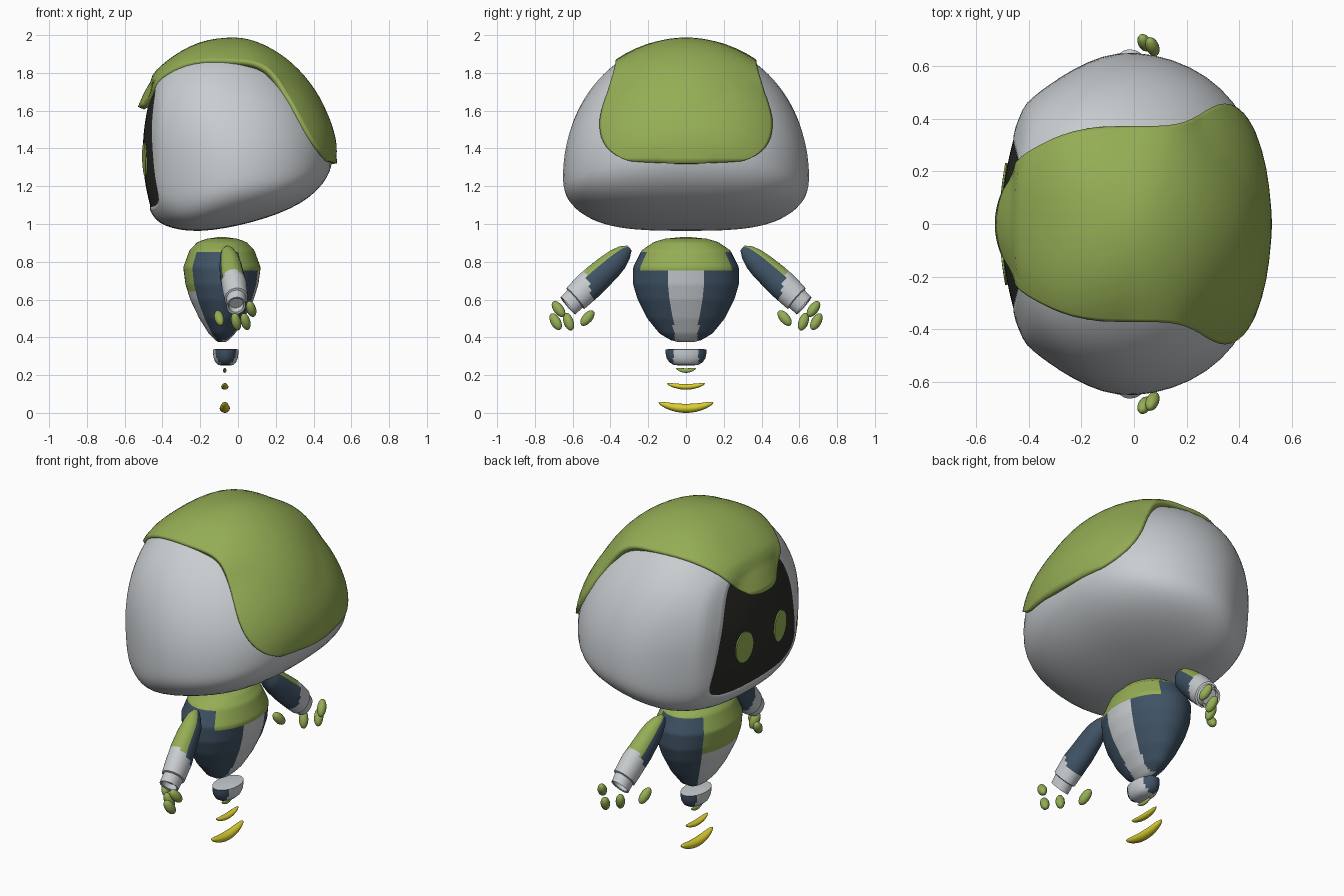
import bpy, bmesh, math
from mathutils import Vector

if "Cube" in bpy.data.objects:
    bpy.data.objects.remove(bpy.data.objects["Cube"])


def material(name, rgb):
    m = bpy.data.materials.new(name)
    m.diffuse_color = (*rgb, 1)
    m.use_nodes = True
    m.node_tree.nodes["Principled BSDF"].inputs["Base Color"].default_value = m.diffuse_color
    return m


WHITE = material("shell white", (0.58, 0.61, 0.63))
GREEN = material("leaf green", (0.30, 0.42, 0.09))
NAVY = material("slate navy", (0.05, 0.085, 0.13))
DARK = material("visor dark", (0.024, 0.024, 0.02))
YELLOW = material("glow yellow", (0.70, 0.62, 0.03))


def finish(bm, name, mats, pick=None, angle=40):
    bmesh.ops.recalc_face_normals(bm, faces=bm.faces)
    if pick:
        for f in bm.faces:
            f.material_index = pick(f.calc_center_median(), f.normal)
    me = bpy.data.meshes.new(name)
    bm.to_mesh(me)
    bm.free()
    ob = bpy.data.objects.new(name, me)
    bpy.context.collection.objects.link(ob)
    for m in mats:
        me.materials.append(m)
    bpy.context.view_layer.objects.active = ob
    ob.select_set(True)
    bpy.ops.object.shade_smooth_by_angle(angle=math.radians(angle))
    ob.select_set(False)
    return ob


def loft(rings, ring_mats=None):
    """Skin closed rings; both ends are closed with a fan."""
    bm = bmesh.new()
    vs = [[bm.verts.new(p) for p in r] for r in rings]
    n = len(vs[0])
    for i in range(len(vs) - 1):
        for j in range(n):
            k = (j + 1) % n
            f = bm.faces.new((vs[i][j], vs[i][k], vs[i + 1][k], vs[i + 1][j]))
            f.material_index = ring_mats(i) if ring_mats else 0
    for e, i in ((vs[0], 0), (vs[-1], len(vs) - 2)):
        c = bm.verts.new(sum((v.co for v in e), Vector()) / n)
        for j in range(n):
            f = bm.faces.new((c, e[j], e[(j + 1) % n]))
            f.material_index = ring_mats(i) if ring_mats else 0
    return bm


def spow(v, n):
    return math.copysign(abs(v) ** (2 / n), v)


def lerp_table(tab, t):
    for a, b in zip(tab, tab[1:]):
        if t <= b[0]:
            u = (t - a[0]) / (b[0] - a[0])
            return [p + (q - p) * u for p, q in zip(a, b)]
    return list(tab[-1])


# Head: vertical sections along x, front end wrapped on the curved face
def face_x(y, z):
    return -0.505 + 0.45 * (z - 1.38) ** 2 + 0.4 * y * y


def section(w, zb, zt, zc, nu, nl, n=56):
    out = []
    for j in range(n):
        a = 2 * math.pi * j / n
        s, c = math.sin(a), math.cos(a)
        e, h = (nu, zt - zc) if s > 0 else (nl, zc - zb)
        out.append((w * spow(c, e), zc + h * spow(s, e)))
    return out


rings = []
visor = [(y * (1 - 0.37 * (z - 1.09) / 0.66), z)
         for y, z in section(0.415, 1.09, 1.75, 1.28, 5, 5)]
for s in (0.02, 0.25, 0.5, 0.75, 0.97, 1.0):
    pts = [(y * s, 1.38 + (z - 1.38) * s) for y, z in visor]
    rings.append([(face_x(y, z), y, z) for y, z in pts])
rings.append([(face_x(y * 1.03, z) - 0.008, y * 1.03, 1.38 + (z - 1.38) * 1.03) for y, z in visor])
for x, w, zb, zt, zc, b in (
        (-0.505, 0.450, 1.040, 1.800, 1.24, 1.0), (-0.48, 0.480, 1.005, 1.83, 1.24, 0.95),
        (-0.42, 0.530, 0.980, 1.880, 1.24, 0.80), (-0.30, 0.590, 0.960, 1.935, 1.24, 0.45),
        (-0.15, 0.643, 0.965, 1.970, 1.24, 0.15), (0.0, 0.660, 0.990, 1.970, 1.25, 0),
        (0.15, 0.630, 1.030, 1.920, 1.26, 0), (0.28, 0.565, 1.080, 1.830, 1.28, 0),
        (0.38, 0.470, 1.140, 1.710, 1.31, 0), (0.45, 0.350, 1.210, 1.600, 1.35, 0),
        (0.49, 0.210, 1.280, 1.500, 1.38, 0), (0.505, 0.06, 1.36, 1.42, 1.39, 0)):
    rings.append([(x + b * (face_x(y, z) + 0.505), y, z)
                  for y, z in section(w, zb, zt, zc, 2 + b, 2.6 + 1.4 * b)])
head = finish(loft(rings, lambda i: 1 if i < 5 else 0), "head", [WHITE, DARK])
head.modifiers.new("smooth", 'SUBSURF').levels = 1

# Eyes: thin oval plates on the visor
for side, name in ((1, "eye_left"), (-1, "eye_right")):
    rr = []
    for s, off in ((0.02, 0.007), (0.5, 0.007), (1, 0.007), (1, 0.0)):
        ring = []
        for j in range(32):
            a = 2 * math.pi * j / 32
            y, z = side * 0.165 + 0.068 * s * math.cos(a), 1.34 + 0.09 * s * math.sin(a)
            ring.append((face_x(y, z) - off, y, z))
        rr.append(ring)
    finish(loft(rr), name, [GREEN])

# Hood: strip from brow to nape, (centre x, z, edge x, y, z) per row
rows = ((-0.53, 1.62, -0.505, 0.12, 1.63), (-0.485, 1.73, -0.45, 0.21, 1.70),
        (-0.405, 1.83, -0.37, 0.285, 1.80), (-0.27, 1.945, -0.24, 0.345, 1.85),
        (-0.05, 2.0, -0.05, 0.378, 1.87), (0.10, 1.975, 0.10, 0.37, 1.865),
        (0.26, 1.885, 0.20, 0.385, 1.80), (0.39, 1.75, 0.27, 0.43, 1.66),
        (0.475, 1.60, 0.34, 0.465, 1.52), (0.515, 1.45, 0.405, 0.42, 1.39),
        (0.525, 1.32, 0.46, 0.31, 1.335))
bm = bmesh.new()
grid = []
for cx, cz, ex, ey, ez in rows:
    grid.append([])
    for k in range(-8, 9):
        v = k / 8
        grid[-1].append(bm.verts.new((cx + (ex - cx) * v * v, ey * v, cz + (ez - cz) * v * v)))
for a, b in zip(grid, grid[1:]):
    for k in range(16):
        bm.faces.new((a[k], b[k], b[k + 1], a[k + 1]))
hood = finish(bm, "hood", [GREEN], angle=60)
if sum(f.normal.z for f in hood.data.polygons) < 0:
    hood.data.flip_normals()
hood.modifiers.new("smooth", 'SUBSURF').levels = 2
wrap = hood.modifiers.new("clear_head", 'SHRINKWRAP')
wrap.target, wrap.offset, wrap.wrap_mode = head, 0.018, 'OUTSIDE'
thick = hood.modifiers.new("shell", 'SOLIDIFY')
thick.thickness, thick.offset = 0.035, -1

# Torso: egg with painted panels
prof = ((0.375, 0.02, 0.04), (0.385, 0.035, 0.08), (0.42, 0.07, 0.14), (0.50, 0.12, 0.205),
        (0.60, 0.168, 0.256), (0.68, 0.193, 0.28), (0.77, 0.205, 0.28), (0.86, 0.172, 0.235),
        (0.905, 0.13, 0.17), (0.925, 0.07, 0.10), (0.932, 0.01, 0.01))
rings = []
for i in range(57):
    z, rx, ry = lerp_table(prof, 0.375 + 0.557 * i / 56)
    rings.append([(-0.085 + rx * math.cos(a), ry * math.sin(a), z)
                  for a in (2 * math.pi * j / 72 for j in range(72))])


def torso_paint(c, n):
    rx = lerp_table(prof, c.z)[1]
    front = -(c.x + 0.085) / rx
    if c.z > 0.855 or (c.z > 0.755 and front < -0.5):
        return 1
    if front > 0.74:
        return 1 if c.z > 0.64 else 0
    if front < 0 and abs(c.y) < 0.06 + 0.03 * (c.z - 0.38) / 0.37:
        return 0
    return 2


finish(loft(rings), "torso", [WHITE, GREEN, NAVY], torso_paint)

# Arms, cuffs and fingers
arm_path = ((-0.06, 0.300, 0.872, 0.018), (-0.055, 0.325, 0.850, 0.042), (-0.045, 0.36, 0.815, 0.06),
            (-0.04, 0.40, 0.778, 0.069), (-0.03, 0.47, 0.715, 0.076), (-0.02, 0.51, 0.678, 0.078),
            (-0.015, 0.55, 0.640, 0.076), (-0.01, 0.585, 0.606, 0.073), (-0.01, 0.588, 0.603, 0.062),
            (-0.01, 0.625, 0.567, 0.060), (-0.01, 0.622, 0.570, 0.048), (-0.01, 0.605, 0.59, 0.045))
fingers = ((0.07, 0.675, 0.55, -0.045, -0.06), (0.04, 0.69, 0.483, -0.04, -0.07),
           (-0.01, 0.622, 0.483, -0.03, -0.08), (-0.10, 0.522, 0.502, 0.06, -0.07))
axis = Vector((0.12, 0.755, -0.65)).normalized()
up = Vector((0, 0.65, 0.755))
across = axis.cross(up).normalized()


def arm_paint(c, n):
    if abs(c.y) - 0.25 * (c.z - 0.68) > 0.515:
        return 0
    return 1 if n.z * 0.755 + abs(c.y) / c.y * n.y * 0.65 > 0.45 else 2


for side, tag in ((1, "left"), (-1, "right")):
    rings = []
    for x, y, z, r in arm_path:
        ring = []
        for j in range(32):
            a = 2 * math.pi * j / 32
            p = Vector((x, y, z)) + r * (up * math.cos(a) + 0.85 * across * math.sin(a))
            ring.append((p.x, side * p.y, p.z))
        rings.append(ring)
    bm = loft(rings)
    long_edges = [e for e in bm.edges if e.calc_length() > 0.03]
    bmesh.ops.subdivide_edges(bm, edges=long_edges, cuts=2, use_grid_fill=True)
    finish(bm, "arm_" + tag, [WHITE, GREEN, NAVY], arm_paint)
    for i, (x, y, z, dy, dz) in enumerate(fingers):
        bm = bmesh.new()
        bmesh.ops.create_uvsphere(bm, u_segments=16, v_segments=10, radius=1)
        bmesh.ops.scale(bm, vec=(0.025, 0.027, 0.05), verts=bm.verts)
        f = finish(bm, "finger_%s_%d" % (tag, i + 1), [GREEN])
        f.location = (x, side * y, z)
        f.rotation_euler = Vector((0.02, side * dy, dz)).to_track_quat('Z', 'Y').to_euler()

# Hip: flat-topped bowl with navy ends
rings = []
for s, z in ((0.25, 0.25), (0.6, 0.254), (0.82, 0.268), (0.95, 0.29), (1, 0.315), (1, 0.335), (0.9, 0.337)):
    rings.append([(-0.065 + 0.067 * s * math.cos(a), 0.108 * s * math.sin(a), z)
                  for a in (2 * math.pi * j / 48 for j in range(48))])
finish(loft(rings), "hip", [WHITE, NAVY],
       lambda c, n: 0 if n.z > 0.7 or abs(c.y) < 0.068 else 1)

# Floating thrust crescents below the hip
for name, z0, half, rx, rz, lift, mat in (
        ("crescent_small", 0.224, 0.052, 0.009, 0.012, 0.012, GREEN),
        ("crescent_middle", 0.138, 0.100, 0.019, 0.015, 0.017, YELLOW),
        ("crescent_large", 0.024, 0.145, 0.027, 0.024, 0.030, YELLOW)):
    rings = []
    for i in range(25):
        t = -math.cos(math.pi * i / 24)
        k = max(0.03, math.sqrt(max(0, 1 - t * t)))
        zc = z0 + lift * t * t
        rings.append([(-0.07 + rx * k * math.cos(a), half * t, zc + rz * k * math.sin(a))
                      for a in (2 * math.pi * j / 20 for j in range(20))])
    finish(loft(rings), name, [mat])
